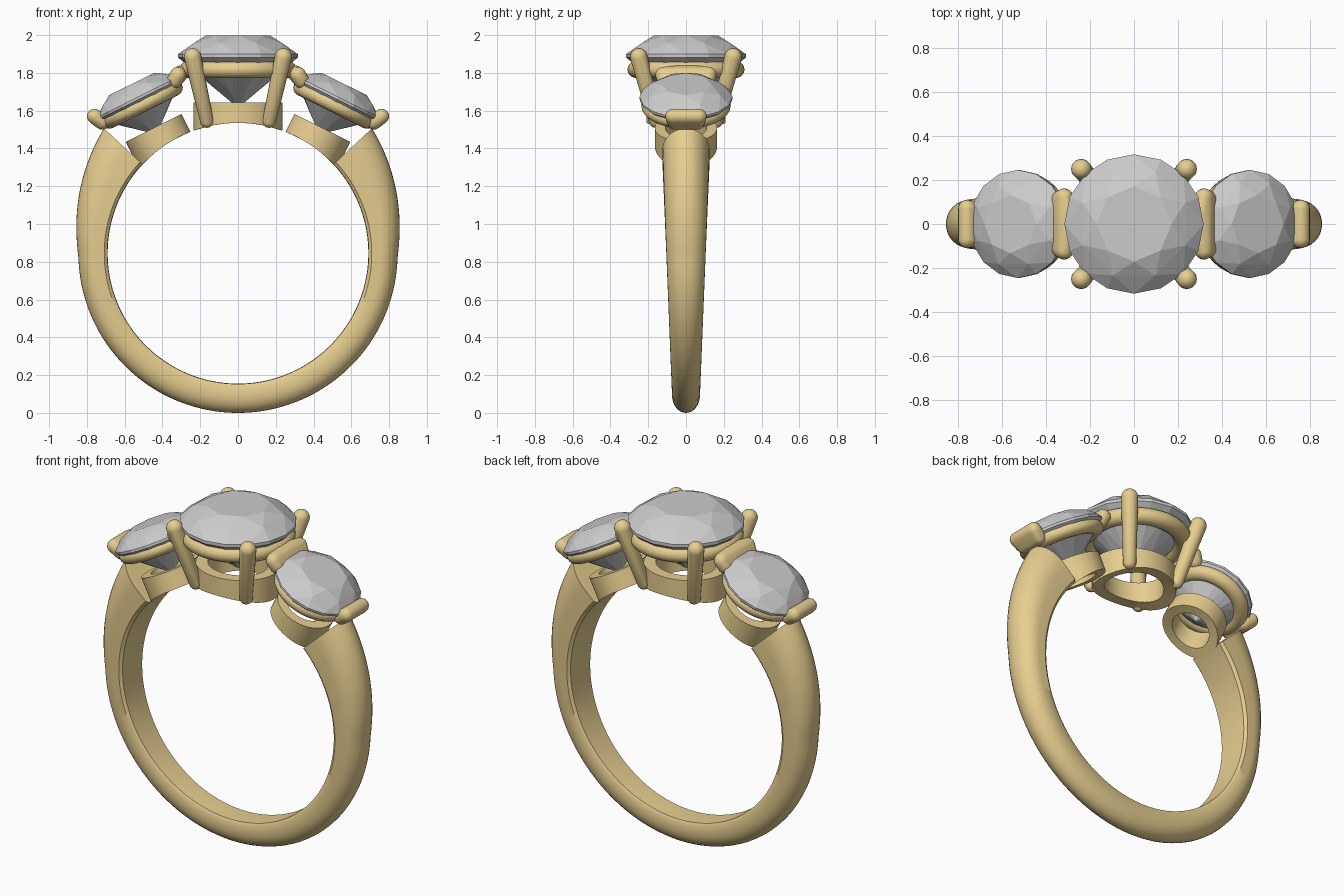
import bpy, bmesh
from math import sin, cos, pi, sqrt, radians
from mathutils import Vector, Matrix

if "Cube" in bpy.data.objects:
    bpy.data.objects.remove(bpy.data.objects["Cube"])

FINGER_R, FINGER_Z = 0.69, 0.845
gold = bpy.data.materials.new("gold")
gold.diffuse_color = (0.80, 0.62, 0.28, 1)
gold.use_nodes = True
gold.node_tree.nodes["Principled BSDF"].inputs["Base Color"].default_value = gold.diffuse_color


def finish(bm, name, mat=None, smooth=True):
    bmesh.ops.recalc_face_normals(bm, faces=bm.faces)
    me = bpy.data.meshes.new(name)
    bm.to_mesh(me)
    bm.free()
    ob = bpy.data.objects.new(name, me)
    bpy.context.collection.objects.link(ob)
    if mat:
        me.materials.append(mat)
    if smooth:
        bpy.ops.object.select_all(action='DESELECT')
        ob.select_set(True)
        bpy.context.view_layer.objects.active = ob
        bpy.ops.object.shade_smooth_by_angle(angle=radians(35))
    return ob


def skin(name, rows, closed):
    """Bridge equal loops of points; cap the ends when not closed."""
    bm = bmesh.new()
    loops = [[bm.verts.new(p) for p in row] for row in rows]
    n, m = len(loops), len(loops[0])
    for i in range(n if closed else n - 1):
        a, b = loops[i], loops[(i + 1) % n]
        for j in range(m):
            k = (j + 1) % m
            bm.faces.new((a[j], a[k], b[k], b[j]))
    if not closed:
        bm.faces.new(loops[0])
        bm.faces.new(loops[-1])
    return finish(bm, name, gold)


def hull(name, points, mat=None, smooth=True):
    bm = bmesh.new()
    for p in points:
        bm.verts.new(p)
    res = bmesh.ops.convex_hull(bm, input=bm.verts)
    junk = [g for g in res["geom_interior"] if isinstance(g, bmesh.types.BMVert)]
    bmesh.ops.delete(bm, geom=junk, context='VERTS')
    bmesh.ops.dissolve_limit(bm, angle_limit=radians(0.5), verts=bm.verts, edges=bm.edges)
    return finish(bm, name, mat, smooth)


def rounded(name, balls):
    """Rounded bar: hull around a few balls (centre, radius)."""
    pts = []
    for c, r in balls:
        pts += [Vector(c) + r * Vector((0, 0, s)) for s in (-1, 1)]
        for i in range(1, 10):
            for j in range(20):
                a, b = pi * i / 10, 2 * pi * j / 20
                pts.append(Vector(c) + r * Vector((sin(a) * cos(b), sin(a) * sin(b), cos(a))))
    return hull(name, pts, gold)


def gem(name, frame, s):
    """Round brilliant of girdle radius s."""
    pts = [Vector((0, 0, -0.86))]
    for count, r, z, off in ((8, 0.54, 0.345, 0), (8, 0.80, 0.22, 0.5), (16, 1, 0.035, 0),
                             (16, 1, -0.02, 0), (8, 0.30, -0.63, 0.5)):
        for i in range(count):
            a = 2 * pi * (i + off) / count
            pts.append(Vector((r * cos(a), r * sin(a), z)))
    hull(name, [frame @ (p * s) for p in pts], None, False)


def seat(name, frame, major, rad, height, z):
    rows = []
    for i in range(64):
        a = 2 * pi * i / 64
        row = []
        for j in range(16):
            b = 2 * pi * j / 16
            r = major + rad * cos(b)
            row.append(frame @ Vector((r * cos(a), r * sin(a), z + height * sin(b))))
        rows.append(row)
    skin(name, rows, True)


def base_ring(name, frame, rx, ry, wall, top):
    """Collar whose lower rim follows the finger hole."""
    n = frame.to_3x3() @ Vector((0, 0, 1))
    rows = []
    for i in range(64):
        a = 2 * pi * i / 64
        row = []
        for d in (0, wall):
            x, y = (rx - d) * cos(a), (ry - d) * sin(a)
            p = frame @ Vector((x, y, top))
            q = p - Vector((0, p.y, FINGER_Z))
            pn = q.dot(n)
            t = -pn + sqrt(pn * pn - q.dot(q) + FINGER_R ** 2)
            row += [p, p + n * t] if d == 0 else [p + n * t, p]
        rows.append(row)
    skin(name, rows, True)


# shank: rounded section growing wider and taller toward the shoulders
rows = []
END = 133
for i in range(-66, 67):
    deg = END * i / 66
    t = radians(deg)
    up = max(0, (abs(deg) - 88) / (END - 88))
    thick = 0.155 + 0.125 * up ** 1.25
    w = 0.074 + 0.052 * (FINGER_Z * (1 - cos(t))) / 1.45
    arch = 0.6 * thick
    sec = [(-w * 0.88, 0.002), (0, 0), (w * 0.88, 0.002), (w, 0.018)]
    for j in range(17):
        b = pi * j / 16
        sec.append((w * cos(b), thick - arch + arch * sin(b)))
    sec.append((-w, 0.018))
    rows.append([Vector(((FINGER_R + h) * sin(t), y, FINGER_Z - (FINGER_R + h) * cos(t)))
                 for y, h in sec])
skin("shank", rows, False)

# centre stone and its basket
mid = Matrix.Translation((0, 0, 1.888))
gem("centre_stone", mid, 0.317)
seat("centre_seat", mid, 0.26, 0.05, 0.046, -0.07)
base_ring("centre_base_ring", mid, 0.235, 0.21, 0.065, -0.245)
for sx in (-1, 1):
    for sy in (-1, 1):
        rounded("centre_prong", [((0.24 * sx, 0.25 * sy, 1.885), 0.046),
                                 ((0.165 * sx, 0.16 * sy, 1.545), 0.036)])

# side stones, tilted outward, with seats, collars and bar prongs
for s in (-1, 1):
    side = Matrix.Translation((0.525 * s, 0, 1.665)) @ Matrix.Rotation(radians(26.5 * s), 4, 'Y')
    gem("side_stone", side, 0.246)
    seat("side_seat", side, 0.192, 0.045, 0.04, -0.038)
    base_ring("side_base_ring", side, 0.165, 0.165, 0.055, -0.175)
    rounded("outer_bar_prong", [((x * s, y * k, z), 0.04) for k in (-1, 1)
                                for x, y, z in ((0.76, 0.07, 1.57), (0.72, 0.06, 1.54))])
    rounded("inner_bar_prong", [((x * s, y * k, z), 0.042) for k in (-1, 1)
                                for x, y, z in ((0.318, 0.12, 1.79), (0.305, 0.05, 1.797),
                                                (0.335, 0.11, 1.76))])
